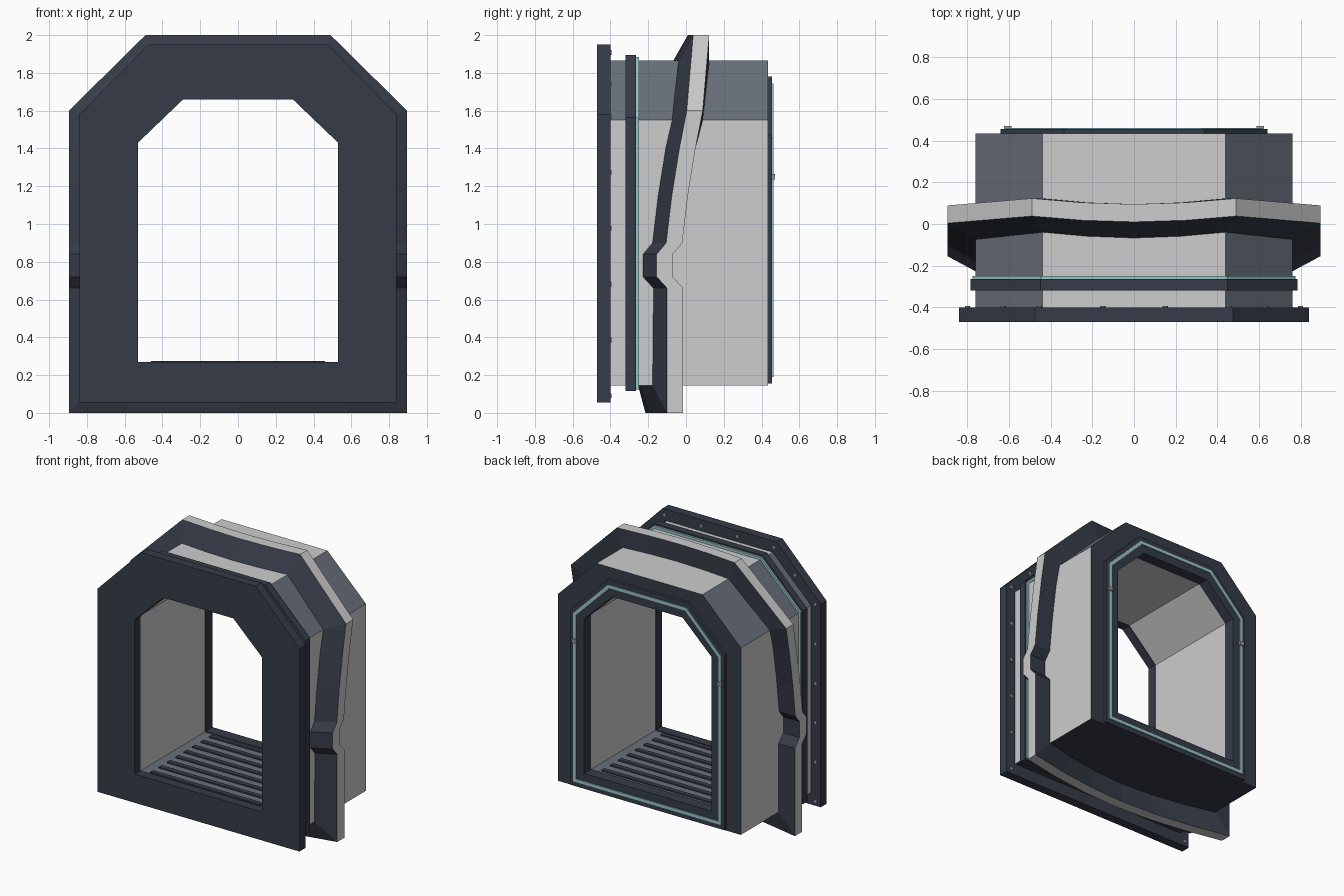
import bpy, bmesh, math

cube = bpy.data.objects.get("Cube")
if cube:
    bpy.data.objects.remove(cube, do_unlink=True)


def material(name, rgb):
    m = bpy.data.materials.new(name)
    m.use_nodes = True
    m.diffuse_color = (*rgb, 1)
    m.node_tree.nodes["Principled BSDF"].inputs["Base Color"].default_value = (*rgb, 1)
    return m


DARK, LIGHT, SLATE, TEAL, STEEL = range(5)
MATS = [
    material("dark_blue_grey", (0.036, 0.044, 0.063)),
    material("light_grey", (0.61, 0.61, 0.62)),
    material("slate", (0.142, 0.163, 0.2)),
    material("pale_teal", (0.32, 0.56, 0.58)),
    material("bolt_steel", (0.3, 0.32, 0.35)),
]


def finish(name, bm):
    bmesh.ops.recalc_face_normals(bm, faces=bm.faces)
    mesh = bpy.data.meshes.new(name)
    bm.to_mesh(mesh)
    bm.free()
    for m in MATS:
        mesh.materials.append(m)
    ob = bpy.data.objects.new(name, mesh)
    bpy.context.collection.objects.link(ob)
    return ob


def arch(half, bottom, top, shoulder_x, shoulder_z):
    """Six-cornered doorway outline, starting along the bottom edge."""
    return [(-half, bottom), (half, bottom), (half, shoulder_z),
            (shoulder_x, top), (-shoulder_x, top), (-half, shoulder_z)]


def ring(name, outer, inner, y0, y1, colour=DARK, outer_cols=None, inner_cols=None):
    """Hollow arch between two outlines, from y0 to y1."""
    bm = bmesh.new()
    loops = [[bm.verts.new((x, y, z)) for x, z in pts]
             for pts, y in ((outer, y0), (outer, y1), (inner, y1), (inner, y0))]
    for k in range(6):
        n = (k + 1) % 6
        cols = (outer_cols[k] if outer_cols else colour, colour,
                inner_cols[k] if inner_cols else colour, colour)
        for s in range(4):
            a, b = loops[s], loops[(s + 1) % 4]
            bm.faces.new((a[k], a[n], b[n], b[k])).material_index = cols[s]
    return finish(name, bm)


def box(bm, x0, x1, y0, y1, z0, z1, colour):
    made = bmesh.ops.create_cube(bm, size=1)["verts"]
    for v in made:
        v.co = (x1 if v.co.x > 0 else x0, y1 if v.co.y > 0 else y0, z1 if v.co.z > 0 else z0)
    for f in {f for v in made for f in v.link_faces}:
        f.material_index = colour


# Outlines
opening = arch(0.53, 0.27, 1.66, 0.29, 1.43)
lining = arch(0.535, 0.265, 1.665, 0.292, 1.432)
shell = arch(0.76, 0.145, 1.865, 0.44, 1.55)

# Tunnel body with slate shoulders, dark underside and dark end faces
ring("tunnel", shell, lining, -0.41, 0.434, DARK,
     [DARK, LIGHT, SLATE, LIGHT, SLATE, LIGHT],
     [SLATE, LIGHT, LIGHT, LIGHT, LIGHT, LIGHT])

# Front frame and the two collars behind it
ring("front_frame", arch(0.84, 0.055, 1.95, 0.475, 1.58), opening, -0.47, -0.40)
ring("front_collar", arch(0.785, 0.115, 1.895, 0.45, 1.565), arch(0.74, 0.16, 1.85, 0.43, 1.54),
     -0.32, -0.265)
ring("collar_seal", arch(0.775, 0.125, 1.885, 0.446, 1.56), arch(0.74, 0.16, 1.85, 0.43, 1.54),
     -0.265, -0.25, TEAL)

# Rear plate, its inner collar and the teal seal
ring("rear_plate", arch(0.64, 0.155, 1.78, 0.335, 1.47), opening, 0.43, 0.455)
ring("rear_inner_collar", lining, opening, 0.37, 0.44)
ring("rear_seal", arch(0.615, 0.19, 1.745, 0.325, 1.455), arch(0.592, 0.213, 1.722, 0.315, 1.445),
     0.45, 0.462, TEAL)

# Small latches on the rear seal
bm = bmesh.new()
for side in (-1, 1):
    cx = 0.605 * side
    box(bm, cx - 0.018, cx + 0.018, 0.45, 0.47, 1.235, 1.265, STEEL)
finish("rear_latches", bm)

# Floor tread bars
bm = bmesh.new()
for i in range(8):
    y = -0.37 + 0.1 * i
    box(bm, -0.46, 0.46, y - 0.018, y + 0.018, 0.262, 0.274, DARK)
finish("floor_treads", bm)

# Bolts on the rear of the front frame
spots = [(x, 1.908) for x in (0.15, 0.455)] + [(0.63, 1.745)]
spots += [(0.8, 0.09 + 0.296 * i) for i in range(6)]
bm = bmesh.new()
for x, z in spots:
    for side in (-1, 1):
        made = bmesh.ops.create_cone(bm, cap_ends=True, segments=8,
                                     radius1=0.014, radius2=0.012, depth=0.02)["verts"]
        for v in made:
            v.co = (v.co.x + x * side, v.co.z - 0.404, v.co.y + z)
for f in bm.faces:
    f.material_index = STEEL
finish("frame_bolts", bm)

# Curved outer band: rim x, rim z, root x, root z, rim front y, forward slope
side_run = [(1.4, -0.035), (1.15, -0.075), (0.9, -0.105), (0.84, -0.155),
            (0.72, -0.155), (0.66, -0.10)]
path = [(0, 2, 0, 1.86, 0.01, 0.08),
        (0.25, 2, 0.22, 1.86, 0.018, 0.08),
        (0.49, 2, 0.44, 1.86, 0.038, 0.08),
        (0.895, 1.6, 0.755, 1.55, 0.004, 0.08)]
path += [(0.895, z, 0.755, z, y, 0.075) for z, y in side_run]
path += [(0.895, 0, 0.755, 0.15, -0.10, 0.08),
         (0.6, 0, 0.5, 0.15, -0.16, 0.06),
         (0.3, 0, 0.25, 0.15, -0.2, 0.045),
         (0, 0, 0, 0.15, -0.215, 0.04)]
mirrored = [(-p[0], p[1], -p[2], *p[3:]) for p in path[-2:0:-1]]
bm = bmesh.new()
sections = [[bm.verts.new(c) for c in ((rx, y - slope, rz), (ox, y, oz),
                                       (ox, y + 0.085, oz), (rx, y + 0.085, rz))]
            for ox, oz, rx, rz, y, slope in path + mirrored]
for i, a in enumerate(sections):
    b = sections[(i + 1) % len(sections)]
    for s, colour in enumerate((DARK, LIGHT, DARK, DARK)):
        t = (s + 1) % 4
        bm.faces.new((a[s], a[t], b[t], b[s])).material_index = colour
finish("outer_band", bm)
